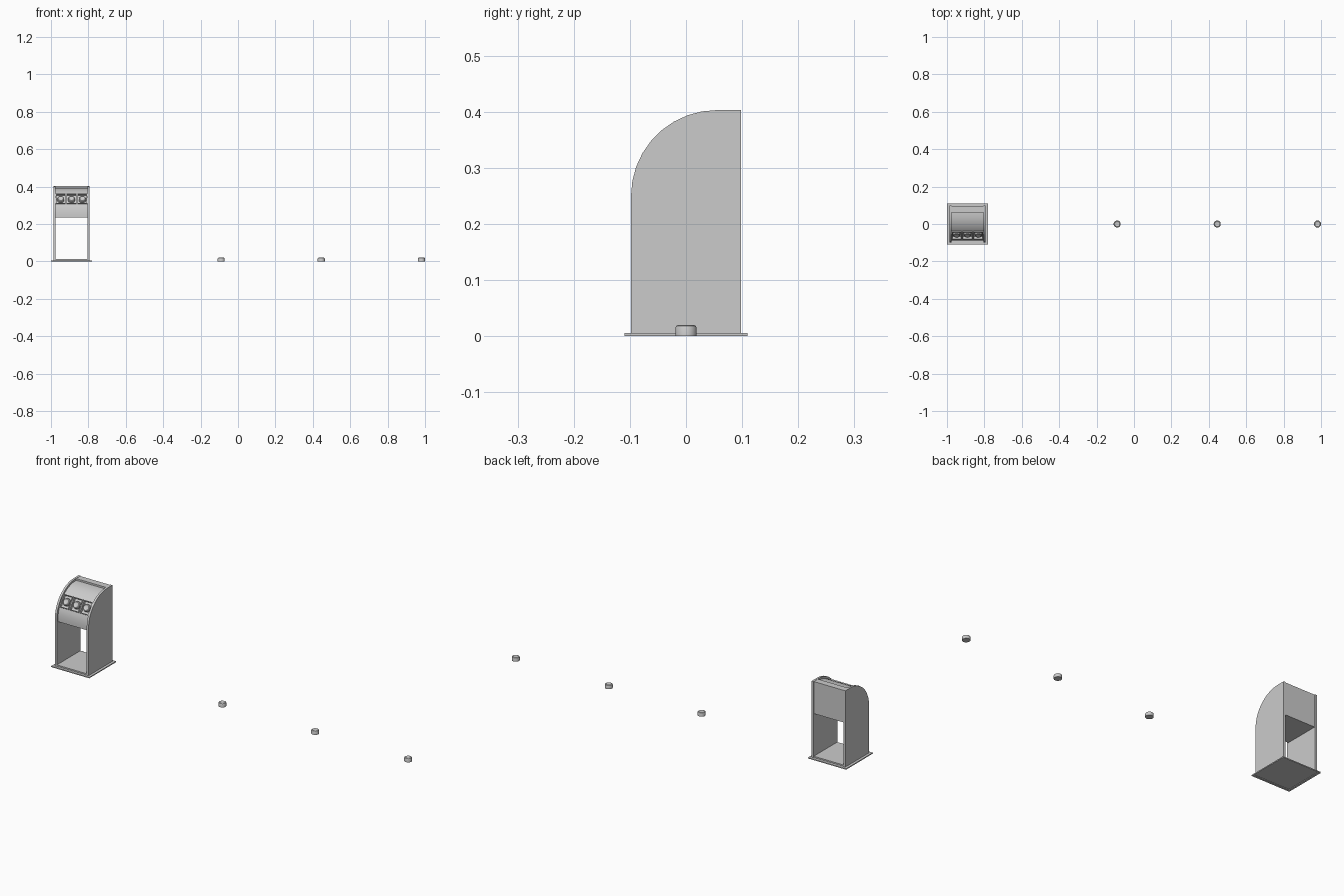
import bpy, bmesh, math
from mathutils import Matrix, Vector

if "Cube" in bpy.data.objects:
    bpy.data.objects.remove(bpy.data.objects["Cube"])

CX = -0.89                      # cabinet centre
AY, AZ, R = 0.055, 0.25, 0.152  # centre and radius of the curved front


def finish(name, bm, bevel=0.0, smooth=True):
    bmesh.ops.recalc_face_normals(bm, faces=bm.faces[:])
    me = bpy.data.meshes.new(name)
    bm.to_mesh(me)
    bm.free()
    ob = bpy.data.objects.new(name, me)
    bpy.context.collection.objects.link(ob)
    if bevel:
        m = ob.modifiers.new("bevel", 'BEVEL')
        m.width, m.segments = bevel, 2
    if smooth:
        bpy.ops.object.select_all(action='DESELECT')
        bpy.context.view_layer.objects.active = ob
        ob.select_set(True)
        bpy.ops.object.shade_smooth_by_angle(angle=math.radians(30))
    return ob


def box(name, x, y, z, bevel=0.0, matrix=Matrix()):
    bm = bmesh.new()
    size = [b - a for a, b in (x, y, z)]
    mid = [(a + b) / 2 for a, b in (x, y, z)]
    bmesh.ops.create_cube(bm, size=1, matrix=matrix @ Matrix.Translation(mid) @ Matrix.Diagonal((*size, 1)))
    return finish(name, bm, bevel, False)


def extrude_x(name, pts, x0, x1):
    bm = bmesh.new()
    f = bm.faces.new([bm.verts.new((x0, y, z)) for y, z in pts])
    ext = bmesh.ops.extrude_face_region(bm, geom=[f])
    bmesh.ops.translate(bm, vec=(x1 - x0, 0, 0), verts=[v for v in ext['geom'] if isinstance(v, bmesh.types.BMVert)])
    return finish(name, bm)


def arc(r, a0, a1, n):
    return [(AY - r * math.cos(math.radians(a0 + (a1 - a0) * i / n)),
             AZ + r * math.sin(math.radians(a0 + (a1 - a0) * i / n))) for i in range(n + 1)]


def button(name, matrix, height=0.02, r=0.019):
    # lathed cap with rounded rim and a slightly dished top
    prof = [(0, 0), (r, 0), (r, height - 0.005), (r - 0.0015, height - 0.0015),
            (r - 0.005, height), (r - 0.007, height - 0.001), (0, height - 0.002)]
    bm = bmesh.new()
    vs = [bm.verts.new((x, 0, z)) for x, z in prof]
    es = [bm.edges.new(p) for p in zip(vs, vs[1:])]
    bmesh.ops.spin(bm, geom=vs + es, cent=(0, 0, 0), axis=(0, 0, 1), angle=math.tau, steps=20)
    bmesh.ops.remove_doubles(bm, verts=bm.verts[:], dist=1e-5)
    bm.transform(matrix)
    return finish(name, bm)


# base plate with hollow underside
base = box("base_plate", (-1.0, -0.78), (-0.11, 0.11), (0, 0.006), 0.001)
hollow = box("base_cutter", (-0.988, -0.792), (-0.098, 0.098), (-0.01, 0.003))
box("cabinet_floor", (-0.977, -0.803), (-0.097, 0.096), (0.004, 0.013))

# side panels
side = [(0.098, 0.004), (-0.098, 0.004)] + arc(R + 0.001, 0, 90, 9) + [(0.098, AZ + R + 0.001)]
for n, x in (("left_side", -0.987), ("right_side", -0.804)):
    extrude_x(n, side, x, x + 0.011)

# curved head between the sides, with a raised rear top strip
head_pts = [(0.096, 0.235), (-0.088, 0.235)] + arc(0.143, 0, 90, 10) + \
           [(0.062, AZ + 0.143), (0.062, 0.402), (0.096, 0.402)]
head = extrude_x("head", head_pts, -0.977, -0.803)


def cut(ob, cutter):
    cutter.hide_render = True
    cutter.hide_set(True)
    m = ob.modifiers.new("cut", 'BOOLEAN')
    m.operation, m.object, m.solver = 'DIFFERENCE', cutter, 'EXACT'


cut(base, hollow)

# three square sockets with frames and push buttons on the slope
tilt = math.radians(36.5)
out = Vector((0, -math.cos(tilt), math.sin(tilt)))
rot = Matrix.Rotation(math.radians(90) - tilt, 4, 'X')   # local z points outwards
for i in (-1, 0, 1):
    pos = Vector((CX + i * 0.058, AY, AZ)) + out * 0.143
    M = Matrix.Translation(pos) @ rot
    s = 0.023
    cut(head, box(f"socket_cutter_{i + 2}", (-s, s), (-s - 0.006, s + 0.006), (-0.012, 0.03), 0, M))
    o = s + 0.004
    for k, (x, y) in enumerate((((-o, -s), (-o - 0.006, o + 0.006)), ((s, o), (-o - 0.006, o + 0.006)),
                                ((-s, s), (-o - 0.006, -s - 0.006)), ((-s, s), (s + 0.006, o + 0.006)))):
        box(f"socket_frame_{i + 2}_{k + 1}", x, y, (-0.012, 0.003), 0, M)
    button(f"panel_button_{i + 2}", M @ Matrix.Translation((0, 0, -0.013)), 0.016)

# loose buttons lying in a row
for i, x in enumerate((-0.09, 0.445, 0.981)):
    button(f"loose_button_{i + 1}", Matrix.Translation((x, 0, 0)))
